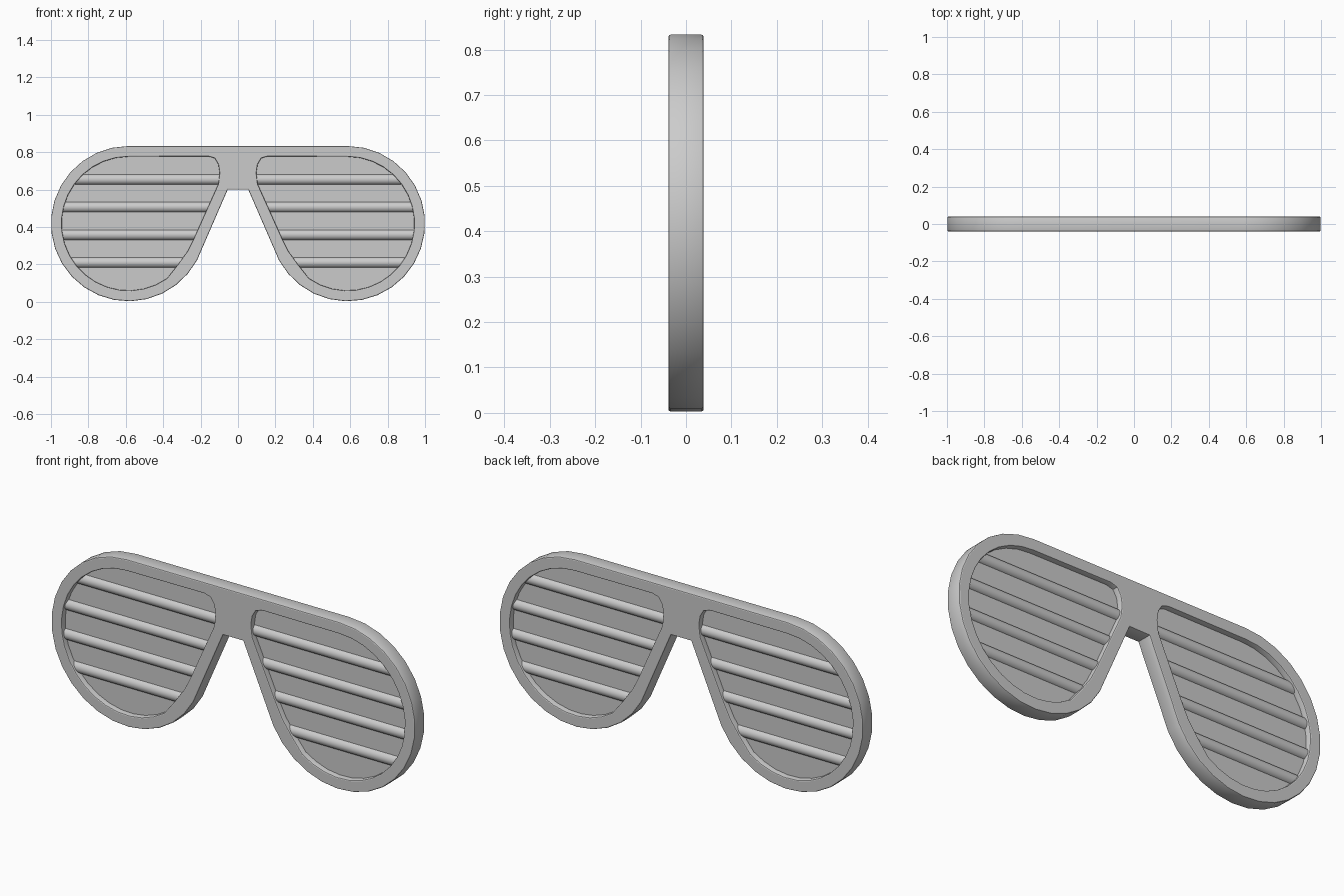
import bpy, math

if "Cube" in bpy.data.objects:
    bpy.data.objects.remove(bpy.data.objects["Cube"])

CX, CZ = 0.585, 0.418   # centre of the right lens circle


def arc(r, a0, a1, n):
    return [(CX + r * math.cos(math.radians(a0 + (a1 - a0) * i / n)),
             CZ + r * math.sin(math.radians(a0 + (a1 - a0) * i / n))) for i in range(n + 1)]


def mirror(pts):
    return [(-x, z) for x, z in reversed(pts)]


def plate(name, loops, half_depth, bevel=0.0):
    """Filled flat outline (with holes) given depth along y."""
    cu = bpy.data.curves.new(name, 'CURVE')
    cu.dimensions = '2D'
    cu.fill_mode = 'BOTH'
    cu.extrude = half_depth - bevel
    cu.bevel_depth = bevel
    cu.bevel_resolution = 1
    cu.offset = -bevel
    for pts in loops:
        sp = cu.splines.new('POLY')
        sp.points.add(len(pts) - 1)
        for p, (x, z) in zip(sp.points, pts):
            p.co = (x, z, 0, 1)
        sp.use_cyclic_u = True
    ob = bpy.data.objects.new(name, cu)
    bpy.context.collection.objects.link(ob)
    ob.rotation_euler = (math.pi / 2, 0, 0)
    finish(ob)
    return ob


def finish(ob):
    bpy.ops.object.select_all(action='DESELECT')
    ob.select_set(True)
    bpy.context.view_layer.objects.active = ob
    if ob.type == 'CURVE':
        bpy.ops.object.convert(target='MESH')
    bpy.ops.object.transform_apply(location=True, rotation=True, scale=True)
    bpy.ops.object.shade_smooth_by_angle(angle=math.radians(35))


# Outlines of the right half, going clockwise from the top
outer = arc(0.415, 90, -152, 20) + [(0.055, 0.60)]
hole = arc(0.358, 90, -125, 20) + [
    (0.32, 0.20), (0.27, 0.27), (0.235, 0.34), (0.105, 0.63), (0.098, 0.69),
    (0.105, 0.735), (0.125, 0.768), (0.16, 0.778)]

# Frame with two lens openings
plate("frame", [outer + mirror(outer), hole, mirror(hole)], 0.039, 0.005)


# Horizontal extent of the opening at a given height
def span(z):
    xs = []
    for (x0, z0), (x1, z1) in zip(hole, hole[1:] + hole[:1]):
        if (z0 - z) * (z1 - z) < 0:
            xs.append(x0 + (x1 - x0) * (z - z0) / (z1 - z0))
    return min(xs), max(xs)


for side, s in (("right", 1), ("left", -1)):
    # Recessed lens panel
    loop = [(CX + (x - CX) * 1.03, CZ + (z - CZ) * 1.03) for x, z in hole]
    plate(side + "_lens", [loop if s > 0 else mirror(loop)], 0.01)
    # Rounded shutter slats
    for i in range(4):
        z = 0.654 - i * 0.148
        x0, x1 = span(z)
        x0, x1 = x0 - 0.02, x1 + 0.02
        bpy.ops.mesh.primitive_cylinder_add(
            vertices=16, radius=0.029, depth=x1 - x0,
            location=(s * (x0 + x1) / 2, 0, z), rotation=(0, math.pi / 2, 0))
        slat = bpy.context.object
        slat.name = f"{side}_slat_{i + 1}"
        finish(slat)
